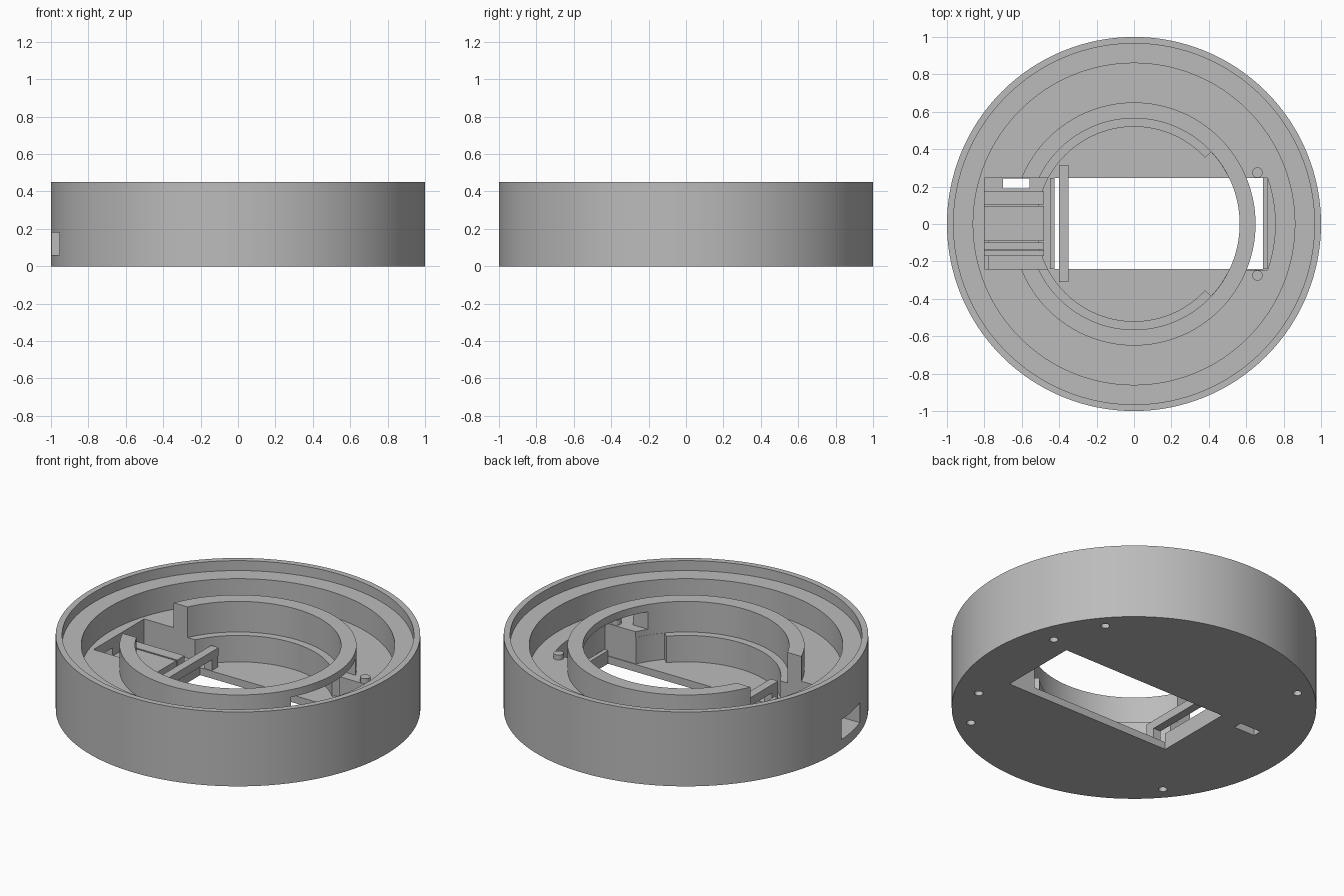
import bpy, bmesh, math

if "Cube" in bpy.data.objects:
    bpy.data.objects.remove(bpy.data.objects["Cube"])

grey = bpy.data.materials.new("plain_grey")
grey.diffuse_color = (0.5, 0.5, 0.5, 1)
grey.use_nodes = True
grey.node_tree.nodes["Principled BSDF"].inputs["Base Color"].default_value = grey.diffuse_color
SEG = 128


def make(name, bm):
    bmesh.ops.recalc_face_normals(bm, faces=bm.faces)
    me = bpy.data.meshes.new(name)
    bm.to_mesh(me)
    bm.free()
    ob = bpy.data.objects.new(name, me)
    bpy.context.collection.objects.link(ob)
    me.materials.append(grey)
    return ob


def prism(name, pts, z0, z1):
    """Extrude a flat outline from z0 to z1."""
    bm = bmesh.new()
    f = bm.faces.new([bm.verts.new((x, y, z0)) for x, y in pts])
    r = bmesh.ops.extrude_face_region(bm, geom=[f])
    vs = [g for g in r["geom"] if isinstance(g, bmesh.types.BMVert)]
    bmesh.ops.translate(bm, vec=(0, 0, z1 - z0), verts=vs)
    return make(name, bm)


def box(name, x0, x1, y0, y1, z0, z1):
    return prism(name, [(x0, y0), (x1, y0), (x1, y1), (x0, y1)], z0, z1)


def arc(r, a0, a1, n, cx=0, cy=0):
    return [(cx + r * math.cos(a0 + (a1 - a0) * i / n),
             cy + r * math.sin(a0 + (a1 - a0) * i / n)) for i in range(n + 1)]


def disc(name, x, y, r, z0, z1):
    return prism(name, arc(r, 0, 2 * math.pi, 24, x, y)[:-1], z0, z1)


def lathe(name, profile):
    """Spin an (r, z) profile that starts and ends on the axis."""
    bm = bmesh.new()
    rings = []
    for r, z in profile:
        if r == 0:
            rings.append([bm.verts.new((0, 0, z))] * SEG)
        else:
            rings.append([bm.verts.new((r * math.cos(2 * math.pi * i / SEG),
                                        r * math.sin(2 * math.pi * i / SEG), z))
                          for i in range(SEG)])
    for a, b in zip(rings, rings[1:]):
        for i in range(SEG):
            j = (i + 1) % SEG
            quad = list(dict.fromkeys((a[i], a[j], b[j], b[i])))
            bm.faces.new(quad)
    return make(name, bm)


# Round housing: base, rim, step, channel, raised ring, inner ledge, floor
housing = lathe("housing", [
    (0, 0), (1, 0), (1, 0.45), (0.965, 0.45), (0.965, 0.39), (0.86, 0.39),
    (0.86, 0.24), (0.65, 0.24), (0.65, 0.39), (0.565, 0.39), (0.565, 0.205),
    (0.52, 0.205), (0.52, 0.045), (0, 0.045)])

cutters = []
# Ledge gap on the right side
half = math.radians(43)
cutters.append(prism("ledge_gap_cutter",
                     arc(0.564, -half, half, 30) + arc(0.45, half, -half, 30), 0.045, 0.3))
# Window under the ring and round-ended pocket beyond it
cutters.append(box("window_cutter", 0.40, 0.72, -0.31, 0.31, 0.24, 0.345))
a = math.asin(0.245 / 0.755)
cutters.append(prism("pocket_cutter",
                     [(0.4, -0.245)] + arc(0.755, -a, a, 16) + [(0.4, 0.245)], 0.0455, 0.26))
# Rectangular opening through the floor
cutters.append(box("floor_opening_cutter", -0.425, 0.69, -0.24, 0.245, -0.1, 0.2))
# Tray recess, side port and small floor slot
cutters.append(box("tray_cutter", -0.80, -0.45, -0.24, 0.245, 0.08, 0.6))
cutters.append(box("port_cutter", -1.1, -0.78, -0.30, -0.06, 0.06, 0.18))
cutters.append(box("slot_cutter", -0.70, -0.56, 0.19, 0.244, -0.1, 0.2))
# Screw holes in the underside
for r, deg in [(0.91, 40), (0.91, 130), (0.91, 220), (0.91, 309.5), (0.866, 19.4), (0.866, -29.6)]:
    t = math.radians(deg)
    cutters.append(disc("screw_hole_cutter", r * math.cos(t), r * math.sin(t), 0.024, -0.1, 0.06))

bpy.context.view_layer.objects.active = housing
housing.select_set(True)
for c in cutters:
    m = housing.modifiers.new(c.name, 'BOOLEAN')
    m.operation = 'DIFFERENCE'
    m.solver = 'EXACT'
    m.object = c
    bpy.ops.object.modifier_apply(modifier=m.name)
for c in cutters:
    bpy.data.objects.remove(c)
bpy.ops.object.shade_smooth_by_angle(angle=math.radians(30))

# Tray ribs and front lip
for y0, y1 in [(0.105, 0.175), (-0.09, 0.095), (-0.135, -0.10), (-0.17, -0.14)]:
    box("tray_rib", -0.80, -0.48, y0, y1, 0.075, 0.13)
box("tray_lip", -0.45, -0.425, -0.24, 0.245, 0.02, 0.10)

# Cross bar on two posts
box("cross_bar", -0.40, -0.35, -0.31, 0.315, 0.11, 0.16)
for s in (-1, 1):
    box("cross_bar_post", -0.40, -0.35, s * 0.28 - 0.03, s * 0.28 + 0.03, 0.04, 0.11)

# End bar of the opening, and pegs beside the pocket
box("end_bar", 0.69, 0.715, -0.24, 0.245, 0.0, 0.08)
for s in (-1, 1):
    disc("peg", 0.66, s * 0.275, 0.028, 0.23, 0.27)
